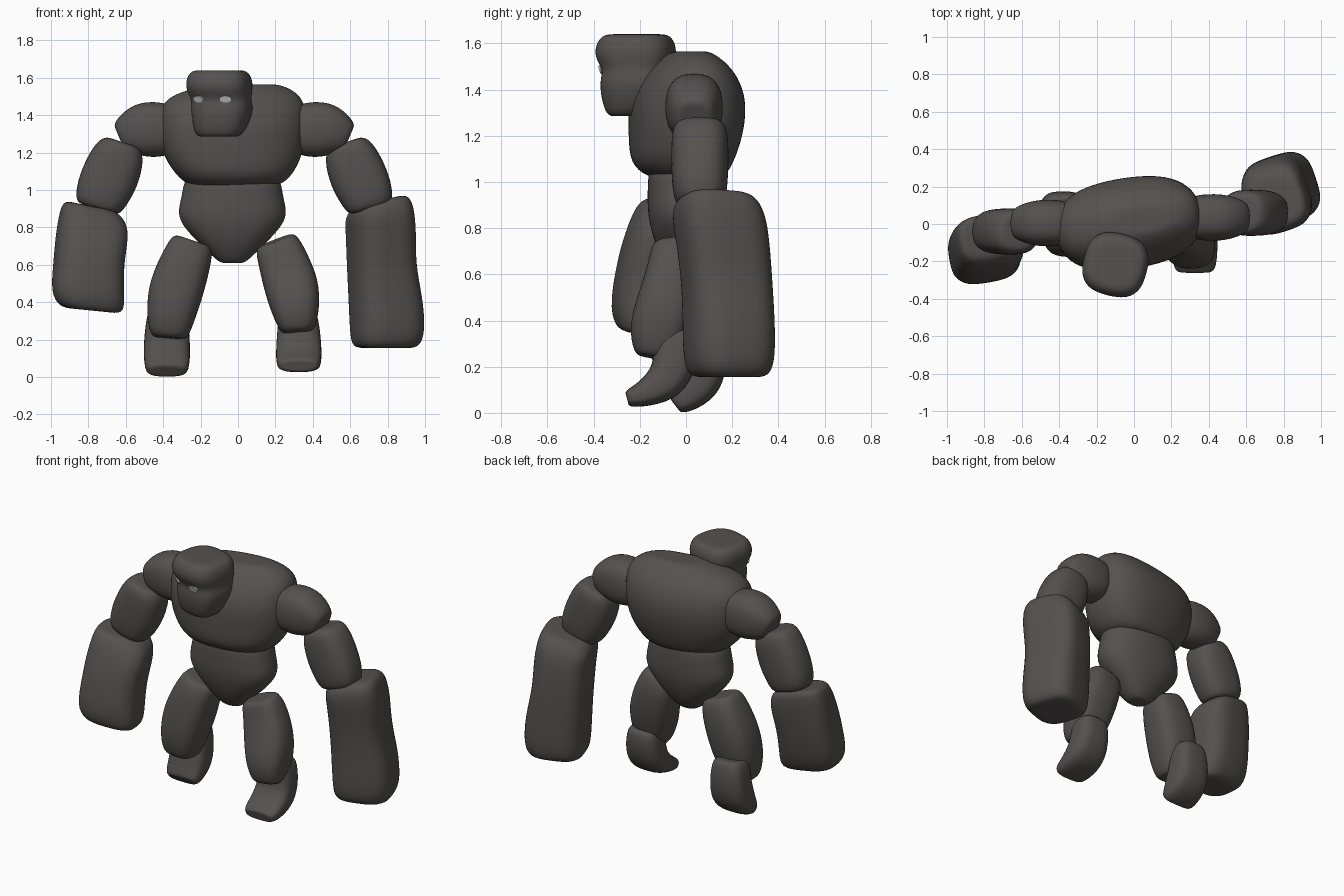
import bpy, bmesh, math
from mathutils import Vector

if "Cube" in bpy.data.objects:
    bpy.data.objects.remove(bpy.data.objects["Cube"])


def material(name, rgb):
    m = bpy.data.materials.new(name)
    m.diffuse_color = (*rgb, 1)
    m.use_nodes = True
    m.node_tree.nodes["Principled BSDF"].inputs["Base Color"].default_value = m.diffuse_color
    return m


STONE = material("dark stone", (0.09, 0.082, 0.078))
EYE = material("pale eye", (0.55, 0.55, 0.55))
UP = Vector((0, 0, 1))
SIDES = 16


def rock(name, rings, turn=0, flat=True, power=3.2):
    """Loft of rounded-square rings (x, y, z, half_a, half_b[, slope along x]), smoothed into a boulder.
    turn: heading of the half_a axis in degrees; flat: level rings, else square to the path."""
    bm = bmesh.new()
    ref = Vector((math.cos(math.radians(turn)), math.sin(math.radians(turn)), 0))
    pts = [Vector(r[:3]) for r in rings]
    last = len(rings) - 1
    loops = []

    def ring(c, u, v, a, b, slope):
        vs = []
        for i in range(SIDES):
            t = 2 * math.pi * (i + 0.5) / SIDES
            co, si = math.cos(t), math.sin(t)
            p = 1.02 / (abs(co) ** power + abs(si) ** power) ** (1 / power)
            off = u * (a * p * co) + v * (b * p * si)
            vs.append(bm.verts.new(c + off + UP * (slope * off.x)))
        loops.append(vs)

    for i, r in enumerate(rings):
        slope = r[5] if len(r) > 5 else 0
        t = UP if flat else (pts[min(i + 1, last)] - pts[max(i - 1, 0)]).normalized()
        u = (ref - t * ref.dot(t)).normalized()
        v = t.cross(u)
        if i == 0:
            ring(pts[i], u, v, r[3] * 0.6, r[4] * 0.6, slope)
        ring(pts[i], u, v, r[3], r[4], slope)
        if i == last:
            ring(pts[i], u, v, r[3] * 0.6, r[4] * 0.6, slope)
    for p, q in zip(loops, loops[1:]):
        for i in range(SIDES):
            j = (i + 1) % SIDES
            bm.faces.new((p[i], p[j], q[j], q[i]))
    bm.faces.new(loops[0][::-1])
    bm.faces.new(loops[-1])
    bmesh.ops.recalc_face_normals(bm, faces=bm.faces)
    for f in bm.faces:
        f.smooth = True
    me = bpy.data.meshes.new(name)
    bm.to_mesh(me)
    bm.free()
    me.materials.append(STONE)
    ob = bpy.data.objects.new(name, me)
    bpy.context.collection.objects.link(ob)
    ob.modifiers.new("smooth", 'SUBSURF').levels = 2
    ob.modifiers["smooth"].render_levels = 2
    return ob


# Torso
rock("chest", [(-.02, 0, 1.02, .24, .16), (-.02, -.02, 1.08, .31, .215),
               (-.03, 0, 1.2, .378, .235), (-.03, .005, 1.33, .388, .245),
               (-.03, .01, 1.43, .388, .215), (-.015, .015, 1.51, .35, .155),
               (.04, .02, 1.565, .19, .08)], turn=9, power=2.8)
rock("pelvis", [(-.03, 0, 1.08, .255, .16), (-.03, 0, .97, .265, .165),
                (-.03, 0, .87, .295, .165), (-.03, 0, .79, .25, .15),
                (-.03, 0, .70, .16, .12), (-.03, 0, .61, .07, .06)], power=2.5)

# Head, turned to one side, with a brow over recessed eyes
HEAD_TURN = -14
head = rock("head", [(-.105, -.25, 1.285, .12, .085), (-.09, -.22, 1.36, .145, .14),
                     (-.085, -.215, 1.44, .162, .15), (-.09, -.21, 1.485, .152, .14),
                     (-.10, -.218, 1.535, .17, .167), (-.10, -.218, 1.59, .17, .167),
                     (-.10, -.215, 1.64, .145, .14)], turn=HEAD_TURN)

# Eyes: thin plates laid on the face
bpy.context.view_layer.update()
head_eval = head.evaluated_get(bpy.context.evaluated_depsgraph_get())
a = math.radians(HEAD_TURN)
across, ahead = Vector((math.cos(a), math.sin(a), 0)), Vector((math.sin(a), -math.cos(a), 0))
for side, name in ((-1, "right_eye"), (1, "left_eye")):
    start = Vector((-.105, -.21, 1.487)) + across * (.075 * side) + ahead
    hit, loc, normal, _ = head_eval.ray_cast(start, -ahead)
    if not hit:
        loc, normal = start - ahead * .86, ahead
    bpy.ops.mesh.primitive_cylinder_add(vertices=16, radius=1, depth=1, location=loc + normal * .003)
    eye = bpy.context.object
    eye.name = name
    eye.rotation_euler = normal.to_track_quat('Z', 'Y').to_euler()
    eye.scale = (.034, .018, .009)
    eye.data.materials.append(EYE)

# Shoulders and upper arms, mirrored, one side swung forward and the other back
for s, side in ((-1, "right"), (1, "left")):
    def arm(rows, y):
        return [(s * r - .02, y, z, p, q) for r, z, p, q in rows]
    rock(side + "_shoulder", arm([(.32, 1.32, .115, .13), (.43, 1.325, .125, .15),
                                  (.52, 1.32, .12, .14), (.615, 1.28, .085, .085)],
                                 .02 + s * .015), turn=90, flat=False, power=2.8)
    rock(side + "_upper_arm", arm([(.595, 1.255, .10, .095), (.61, 1.21, .122, .135),
                                   (.66, 1.08, .122, .155), (.71, .97, .118, .142),
                                   (.73, .90, .10, .12)],
                                  .01 + s * .05), turn=90, flat=False, power=3)

# Forearms: blocky fists with sloping tops, one larger than the other
rock("right_forearm", [(-.79, -.07, .915, .13, .11, -.2), (-.775, -.08, .87, .17, .135, -.2),
                       (-.78, -.11, .75, .19, .155), (-.80, -.14, .6, .18, .16),
                       (-.805, -.165, .45, .19, .155), (-.78, -.17, .355, .168, .12, -.1)],
     turn=10, power=4)
rock("left_forearm", [(.76, .13, .945, .13, .14, .22), (.755, .135, .89, .165, .185, .2),
                      (.765, .155, .78, .17, .19), (.765, .175, .6, .165, .183),
                      (.79, .185, .42, .182, .182), (.80, .187, .24, .185, .184),
                      (.79, .187, .155, .165, .16)], turn=18, power=4.5)

# Legs in mid-stride
rock("right_thigh", [(-.24, -.02, .73, .11, .10), (-.27, -.02, .64, .13, .13),
                     (-.33, -.03, .48, .148, .14), (-.36, -.05, .33, .13, .13),
                     (-.37, -.06, .21, .10, .09)], flat=False)
rock("left_thigh", [(.20, -.06, .73, .115, .09), (.235, -.05, .64, .13, .11),
                    (.29, -.085, .48, .147, .125), (.31, -.122, .35, .125, .128),
                    (.32, -.14, .24, .09, .085)], flat=False)
rock("right_foot", [(-.375, .07, .38, .10, .09), (-.38, .085, .25, .117, .095),
                    (-.38, .06, .135, .123, .105), (-.38, 0, .065, .118, .07),
                    (-.38, -.045, .03, .105, .04)], flat=False, power=3.8)
rock("left_foot", [(.32, -.04, .36, .10, .09), (.325, -.045, .22, .115, .097),
                   (.325, -.085, .13, .12, .09), (.325, -.18, .08, .118, .056),
                   (.325, -.255, .06, .105, .036)], flat=False, power=3.8)
